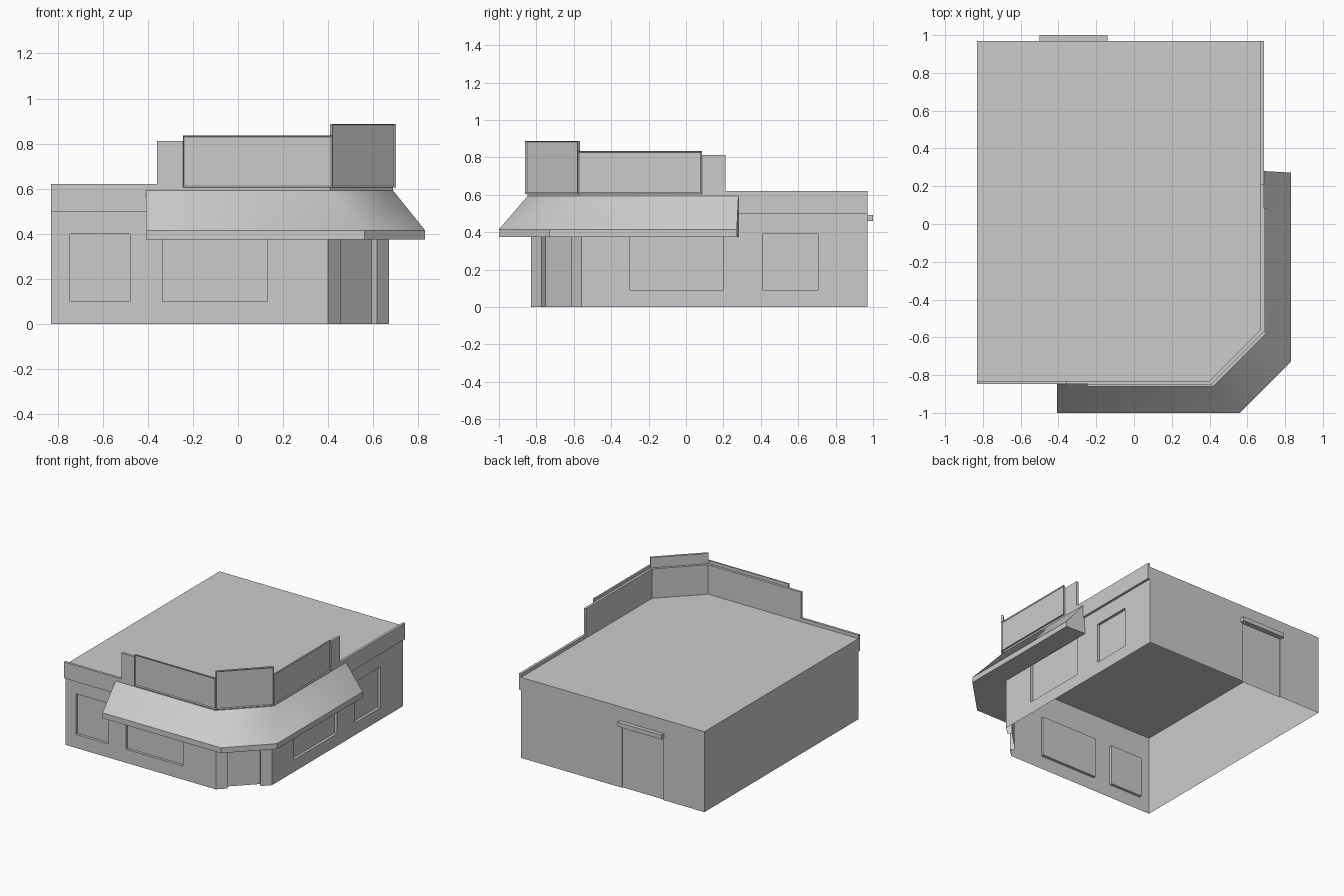
import bpy, bmesh, math
from mathutils import Vector

cube = bpy.data.objects.get("Cube")
if cube:
    bpy.data.objects.remove(cube, do_unlink=True)

GREY = (0.6, 0.6, 0.6, 1)
plaster = bpy.data.materials.new("plain_grey")
plaster.use_nodes = True
plaster.diffuse_color = GREY
plaster.node_tree.nodes["Principled BSDF"].inputs["Base Color"].default_value = GREY

# Main plan: chamfered corner at the front on the +x side
LEFT, RIGHT, FRONT, BACK = -0.83, 0.67, -0.83, 0.97
CUT_A, CUT_B = (0.40, FRONT), (RIGHT, -0.56)
ROOF = 0.595
WALL = 0.018  # parapet thickness


def finish(bm, name, smooth=False):
    bmesh.ops.remove_doubles(bm, verts=bm.verts, dist=0.0002)
    mesh = bpy.data.meshes.new(name)
    bm.to_mesh(mesh)
    bm.free()
    mesh.materials.append(plaster)
    obj = bpy.data.objects.new(name, mesh)
    bpy.context.collection.objects.link(obj)
    if smooth:
        bpy.ops.object.select_all(action='DESELECT')
        obj.select_set(True)
        bpy.context.view_layer.objects.active = obj
        bpy.ops.object.shade_smooth_by_angle(angle=math.radians(35))
    return obj


def quad(bm, *pts):
    return bm.faces.new([bm.verts.new(p) for p in pts])


def outward(a, b):
    d = (Vector(b) - Vector(a)).normalized()
    return Vector((d.y, -d.x))


def offset(path, dist):
    """Mitred parallel of an open path, on its outer side."""
    normals = [outward(a, b) for a, b in zip(path, path[1:])]
    result = []
    for i, p in enumerate(path):
        n, m = normals[max(i - 1, 0)], normals[min(i, len(normals) - 1)]
        result.append(Vector(p) + (n + m) * dist / (1 + n.dot(m)))
    return result


def loft(bm, rings):
    """Skin closed rings into a capped solid."""
    rows = [[bm.verts.new(p) for p in ring] for ring in rings]
    n = len(rows[0])
    for r, s in zip(rows, rows[1:]):
        for i in range(n):
            j = (i + 1) % n
            bm.faces.new((r[i], r[j], s[j], s[i]))
    bm.faces.new(rows[0][::-1])
    bm.faces.new(rows[-1])
    bmesh.ops.recalc_face_normals(bm, faces=bm.faces)


def strip(path, near, far, z0, z1):
    bm = bmesh.new()
    rings = [[(*a, z0), (*b, z0), (*b, z1), (*a, z1)]
             for a, b in zip(offset(path, near), offset(path, far))]
    loft(bm, rings)
    return bm


def wall(bm, a, b, openings=()):
    """Single-skin wall; each opening (u0, u1, z0, z1, depth) is recessed."""
    a, b = Vector(a), Vector(b)
    d, n = (b - a).normalized(), outward(a, b)
    length = (b - a).length

    def at(u, z, depth=0):
        p = a + d * u - n * depth
        return (p.x, p.y, z)

    us = sorted({0, length, *[u for o in openings for u in o[:2]]})
    zs = sorted({0, ROOF, *[z for o in openings for z in o[2:4]]})
    for u0, u1 in zip(us, us[1:]):
        for z0, z1 in zip(zs, zs[1:]):
            u, z = (u0 + u1) / 2, (z0 + z1) / 2
            if not any(o[0] < u < o[1] and o[2] < z < o[3] for o in openings):
                quad(bm, at(u0, z0), at(u1, z0), at(u1, z1), at(u0, z1))
    for u0, u1, z0, z1, depth in openings:
        rim = [(u0, z0), (u1, z0), (u1, z1), (u0, z1)]
        quad(bm, *[at(u, z, depth) for u, z in rim])
        for p, q in zip(rim, rim[1:] + rim[:1]):
            if p[1] + q[1] > 0:
                quad(bm, at(*p), at(*q), at(*q, depth), at(*p, depth))


# Building shell with recessed windows and doors, open underneath
bm = bmesh.new()
corners = [(LEFT, FRONT), CUT_A, CUT_B, (RIGHT, BACK), (LEFT, BACK)]
openings = [
    [(-0.745 - LEFT, -0.48 - LEFT, 0.10, 0.40, 0.02),
     (-0.335 - LEFT, 0.13 - LEFT, 0.10, 0.40, 0.02)],
    [(0.08, 0.305, 0, 0.42, 0.032)],
    [(0.26, 0.76, 0.09, 0.40, 0.02), (0.97, 1.265, 0.09, 0.39, 0.02)],
    [(RIGHT + 0.155, RIGHT + 0.49, 0, 0.46, 0.008)],
    [],
]
for i, holes in enumerate(openings):
    wall(bm, corners[i], corners[(i + 1) % len(corners)], holes)
quad(bm, *[(x, y, ROOF) for x, y in corners])
finish(bm, "building_shell")

# Low parapet band, then the raised part around the corner
finish(strip([(LEFT, FRONT), CUT_A, CUT_B, (RIGHT, BACK)], 0, WALL, 0.5, 0.62),
       "parapet_band")
finish(strip([(-0.36, FRONT), CUT_A, CUT_B, (RIGHT, 0.21)], 0, WALL, 0.61, 0.812),
       "raised_parapet")

# Blank sign boards with a thin raised frame
signs = {
    "front_sign": ((-0.245, FRONT), (0.418, FRONT), 0.835, 0.03),
    "side_sign": ((RIGHT, -0.578), (RIGHT, 0.085), 0.833, 0.03),
    "corner_sign": ((0.395, -0.835), (0.675, -0.555), 0.888, 0.035),
}
for name, (a, b, top, reach) in signs.items():
    bm = strip([a, b], WALL, reach, 0.605, top)
    n = outward(a, b).to_3d()
    bm.normal_update()
    board = [f for f in bm.faces if f.normal.dot(n) > 0.9]
    bmesh.ops.inset_region(bm, faces=board, thickness=0.009, depth=-0.006)
    finish(bm, name)

# Sloped awning wrapping the corner, with an upright lip
inner = [(-0.408, FRONT), CUT_A, CUT_B, (RIGHT, 0.28)]
outer = [(-0.408, -1.0), (0.56, -1.0), (0.83, -0.73), (0.83, 0.272)]
bm = bmesh.new()
loft(bm, [[(*i, 0.375), (*o, 0.375), (*o, 0.415), (*t, 0.592)]
          for i, o, t in zip(inner, outer, offset(inner, WALL))])
finish(bm, "awning", smooth=True)

# Small hood over the back door
finish(strip([(-0.14, BACK), (-0.50, BACK)], 0, 0.03, 0.46, 0.492), "back_door_hood")
